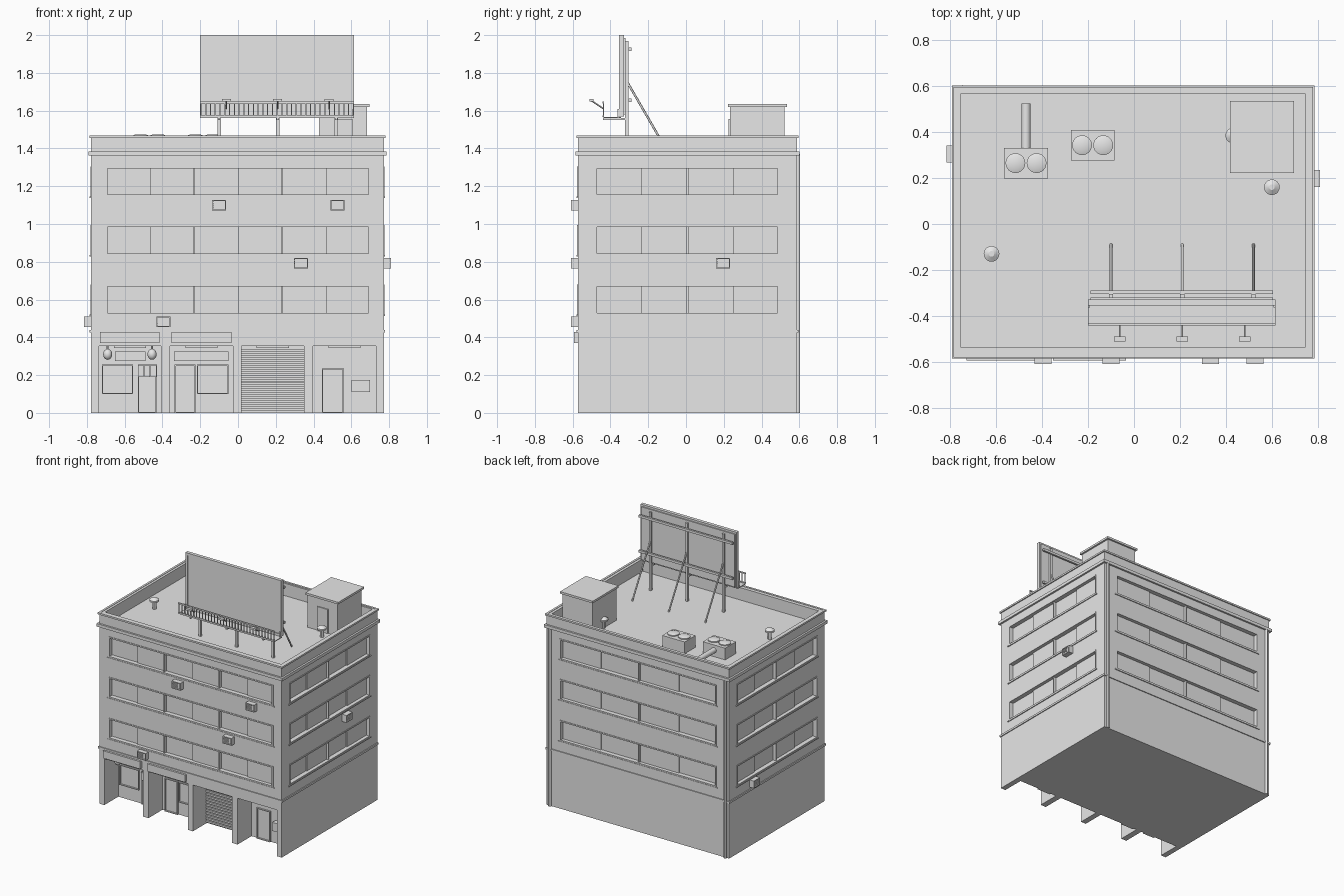
import bpy, bmesh, math
from mathutils import Vector, Matrix

if "Cube" in bpy.data.objects:
    bpy.data.objects.remove(bpy.data.objects["Cube"])

X0, X1, Y0, Y1 = -0.778, 0.772, -0.572, 0.588   # wall planes
ROOF, TOP, BAY = 1.37, 1.465, 0.17              # roof deck, parapet top, shop depth
ROWS = [(0.52, 0.68), (0.835, 0.995), (1.145, 1.305)]
SIDES = {"front": (-0.70, 0.70, 6), "back": (-0.67, 0.66, 4),
         "left": (-0.48, 0.495, 4), "right": (-0.48, 0.495, 4)}
BAYS = [(-0.735, -0.407), (-0.36, -0.026), (0.018, 0.35), (0.397, 0.73)]

grey = bpy.data.materials.new("plain grey")
grey.diffuse_color = (0.8, 0.8, 0.8, 1)
grey.use_nodes = True
grey.node_tree.nodes["Principled BSDF"].inputs["Base Color"].default_value = grey.diffuse_color
parts = {}


def bm_of(name):
    return parts.setdefault(name, bmesh.new())


def box(name, x0, x1, y0, y1, z0, z1):
    m = Matrix.Translation(((x0 + x1) / 2, (y0 + y1) / 2, (z0 + z1) / 2))
    m = m @ Matrix.Diagonal((abs(x1 - x0), abs(y1 - y0), abs(z1 - z0), 1))
    bmesh.ops.create_cube(bm_of(name), size=1, matrix=m)


def rod(name, a, b, r, r2=None, seg=12):
    a, b = Vector(a), Vector(b)
    d = b - a
    m = Matrix.Translation((a + b) / 2) @ d.to_track_quat('Z', 'Y').to_matrix().to_4x4()
    bmesh.ops.create_cone(bm_of(name), cap_ends=True, segments=seg, radius1=r,
                          radius2=r if r2 is None else r2, depth=d.length, matrix=m)


def on_wall(name, side, u0, u1, d0, d1, z0, z1):
    """Box on a wall: u runs along the wall, d points outward."""
    if side == "front":
        box(name, u0, u1, Y0 - d1, Y0 - d0, z0, z1)
    elif side == "back":
        box(name, u0, u1, Y1 + d0, Y1 + d1, z0, z1)
    elif side == "left":
        box(name, X0 - d1, X0 - d0, u0, u1, z0, z1)
    else:
        box(name, X1 + d0, X1 + d1, u0, u1, z0, z1)


def ring(name, out, inn, z0, z1):
    """Band running round the building."""
    for ya, yb in ((Y0 - out, Y0 + inn), (Y1 - inn, Y1 + out)):
        box(name, X0 - out, X1 + out, ya, yb, z0, z1)
    for xa, xb in ((X0 - out, X0 + inn), (X1 - inn, X1 + out)):
        box(name, xa, xb, Y0 + inn, Y1 - inn, z0, z1)


def outline(name, side, u0, u1, d0, d1, z0, z1, t):
    for a, b in ((z0, z0 + t), (z1 - t, z1)):
        on_wall(name, side, u0, u1, d0, d1, a, b)
    for a, b in ((u0, u0 + t), (u1 - t, u1)):
        on_wall(name, side, a, b, d0, d1, z0 + t, z1 - t)


# Building mass, with openings cut out
box("building", X0, X1, Y0, Y1, 0, TOP)
box("opening_cutter", -0.752, 0.744, -0.538, 0.567, ROOF, 1.6)
for a, b in BAYS:
    on_wall("opening_cutter", "front", a, b, -BAY, 0.1, -0.1, 0.355)

# Window bands: recess, frame, sill and staggered sliding panes
for side, (u0, u1, n) in SIDES.items():
    w = (u1 - u0) / n
    for z0, z1 in ROWS:
        on_wall("opening_cutter", side, u0, u1, -0.035, 0.1, z0, z1)
        outline("window_frames", side, u0, u1, -0.03, 0.004, z0, z1, 0.01)
        on_wall("window_sills", side, u0 - 0.01, u1 + 0.01, -0.002, 0.007, z0 - 0.007, z0)
        for i in range(n):
            d = -0.022 if i % 2 else -0.03
            on_wall("window_panes", side, u0 + i * w, u0 + (i + 1) * w, -0.036, d,
                    z0 + 0.005, z1 - 0.005)
            if i and i % 2 == 0:
                on_wall("window_frames", side, u0 + i * w - 0.005, u0 + i * w + 0.005,
                        -0.03, -0.006, z0 + 0.01, z1 - 0.01)

# Ledge, cornice and parapet lip
ring("floor_ledge", 0.007, 0.01, 0.425, 0.44)
ring("cornice", 0.014, 0.01, 1.362, 1.385)
ring("parapet_lip", 0.008, 0.008, 1.455, 1.468)

# Drain pipes at the back corners
for x in (X0 + 0.03, X1 - 0.03):
    rod("drain_pipes", (x, Y1 + 0.004, 0), (x, Y1 + 0.004, 1.37), 0.012)

# Window air conditioners
for side, u, z in (("front", -0.10, 1.10), ("front", 0.527, 1.10), ("front", 0.333, 0.793),
                   ("front", -0.395, 0.483), ("right", 0.197, 0.793), ("left", 0.305, 0.483)):
    on_wall("air_conditioners", side, u - 0.037, u + 0.037, -0.005, 0.03, z - 0.028, z + 0.028)
    outline("air_conditioners", side, u - 0.037, u + 0.037, 0.03, 0.038, z - 0.028, z + 0.028, 0.006)
    for k in range(4):
        zz = z - 0.018 + k * 0.01
        on_wall("air_conditioners", side, u - 0.03, u + 0.008, 0.03, 0.035, zz, zz + 0.004)

# Shop fronts: d = -BAY is the recessed wall
F, D = "front", -BAY
for a, b in BAYS:
    m = (a + b) / 2
    on_wall("bay_lamps", F, m - 0.085, m + 0.085, -0.11, -0.08, 0.343, 0.356)
for a, b in ((-0.73, -0.415), (-0.353, -0.035)):
    on_wall("shop_signs", F, a, b, -0.005, 0.022, 0.37, 0.427)
    outline("shop_windows", F, *((a + 0.01, a + 0.175) if a < -0.5 else (b - 0.182, b - 0.015)),
            D, D + 0.012, 0.10, 0.255, 0.006)
on_wall("shop_inner_signs", F, -0.65, -0.49, D, D + 0.03, 0.275, 0.325)
on_wall("shop_inner_signs", F, -0.34, -0.05, D, D + 0.03, 0.275, 0.325)
for a, b, h in ((-0.53, -0.43, 0.255), (-0.335, -0.225, 0.255), (0.445, 0.56, 0.235)):
    outline("shop_doors", F, a, b, D, D + 0.012, -0.0, h, 0.006)
for i in range(3):
    a = -0.53 + i * 0.034
    on_wall("door_curtain", F, a, a + 0.031, D + 0.013, D + 0.02, 0.19, 0.25)
for x in (-0.69, -0.455):
    bmesh.ops.create_uvsphere(bm_of("lanterns"), u_segments=16, v_segments=10, radius=0.024,
                              matrix=Matrix.Translation((x, Y0 + 0.10, 0.31)) @ Matrix.Diagonal((1, 1, 1.2, 1)))
    rod("lanterns", (x, Y0 + 0.10, 0.33), (x, Y0 + 0.10, 0.355), 0.005)
on_wall("mail_box", F, 0.60, 0.70, D, D + 0.04, 0.11, 0.175)
for k in range(16):   # shutter slats and bars
    z = 0.01 + k * 0.021
    on_wall("roller_shutter", F, 0.018, 0.35, D, D + 0.012, z, z + 0.013)

# Stair house on the roof
box("stair_house", 0.43, 0.682, 0.232, 0.522, ROOF, 1.622)
box("stair_house_roof", 0.418, 0.696, 0.222, 0.535, 1.62, 1.636)
box("stair_house_door", 0.515, 0.605, 0.224, 0.233, ROOF, 1.555)

# Roof cooling units with twin fans
for x, y in ((-0.47, 0.265), (-0.18, 0.343)):
    box("cooling_units", x - 0.095, x + 0.095, y - 0.066, y + 0.066, ROOF, 1.46)
    for s in (-1, 1):
        c = x + s * 0.046
        rod("cooling_fans", (c, y, 1.458), (c, y, 1.468), 0.043, seg=24)
        rod("cooling_fans", (c, y, 1.468), (c, y, 1.475), 0.043, 0.025, seg=24)
rod("exhaust_duct", (-0.47, 0.32, 1.42), (-0.47, 0.525, 1.42), 0.02, seg=16)

# Mushroom vents
for x, y in ((0.6, 0.16), (-0.62, -0.13), (0.432, 0.385)):
    x = min(x, 0.6)
    rod("roof_vents", (x, y, ROOF), (x, y, 1.435), 0.014)
    rod("roof_vents", (x, y, 1.43), (x, y, 1.442), 0.034, seg=20)
    rod("roof_vents", (x, y, 1.442), (x, y, 1.456), 0.034, 0.012, seg=20)

# Billboard panel with raised border
BX0, BX1 = -0.2, 0.615
box("billboard_panel", BX0 + 0.01, BX1 - 0.01, -0.347, -0.32, 1.58, 1.985)
for a, b in ((1.57, 1.588), (1.982, 2.0)):
    box("billboard_border", BX0, BX1, -0.354, -0.328, a, b)
for a, b in ((BX0, BX0 + 0.02), (BX1 - 0.02, BX1)):
    box("billboard_border", a, b, -0.354, -0.328, 1.588, 1.982)

# Billboard posts, back rails and braces
for x in (-0.10, 0.21, 0.52):
    box("billboard_posts", x - 0.009, x + 0.009, -0.322, -0.304, ROOF, 1.97)
    rod("billboard_braces", (x, -0.31, 1.75), (x, -0.09, ROOF), 0.006)
    box("billboard_brackets", x - 0.006, x + 0.006, -0.44, -0.31, 1.55, 1.562)
for z in (1.655, 1.925):
    box("billboard_rails", BX0 + 0.01, BX1 - 0.01, -0.304, -0.289, z - 0.009, z + 0.009)

# Service walkway with railing and lamps
box("walkway", BX0, BX1, -0.437, -0.345, 1.56, 1.566)
box("walkway_railing", BX0, BX1, -0.441, -0.434, 1.638, 1.648)
box("walkway_railing", BX0, BX1, -0.441, -0.434, 1.566, 1.574)
for i in range(33):
    x = BX0 + 0.004 + i * (BX1 - BX0 - 0.008) / 32
    box("walkway_railing", x - 0.003, x + 0.003, -0.44, -0.435, 1.572, 1.64)
for x in (BX0 + 0.004, BX1 - 0.004):
    box("walkway_railing", x - 0.004, x + 0.004, -0.363, -0.355, 1.566, 1.61)
for x in (-0.062, 0.21, 0.482):
    rod("lamp_arms", (x, -0.437, 1.61), (x, -0.50, 1.652), 0.004, seg=8)
    box("lamp_heads", x - 0.024, x + 0.024, -0.512, -0.489, 1.648, 1.662)

# Turn the parts into objects
for name, bm in parts.items():
    mesh = bpy.data.meshes.new(name)
    bm.to_mesh(mesh)
    bm.free()
    mesh.materials.append(grey)
    parts[name] = ob = bpy.data.objects.new(name, mesh)
    bpy.context.collection.objects.link(ob)

# Cut the openings
body, cutter = parts["building"], parts["opening_cutter"]
mod = body.modifiers.new("openings", 'BOOLEAN')
mod.object, mod.operation, mod.solver = cutter, 'DIFFERENCE', 'EXACT'
bpy.context.view_layer.objects.active = body
bpy.ops.object.modifier_apply(modifier="openings")
bpy.data.objects.remove(cutter)

# Smooth the round parts
bpy.ops.object.select_all(action='DESELECT')
for name in ("drain_pipes", "lanterns", "cooling_fans", "exhaust_duct", "roof_vents",
             "billboard_braces", "lamp_arms"):
    parts[name].select_set(True)
bpy.context.view_layer.objects.active = parts["lanterns"]
bpy.ops.object.shade_smooth_by_angle(angle=math.radians(30))
